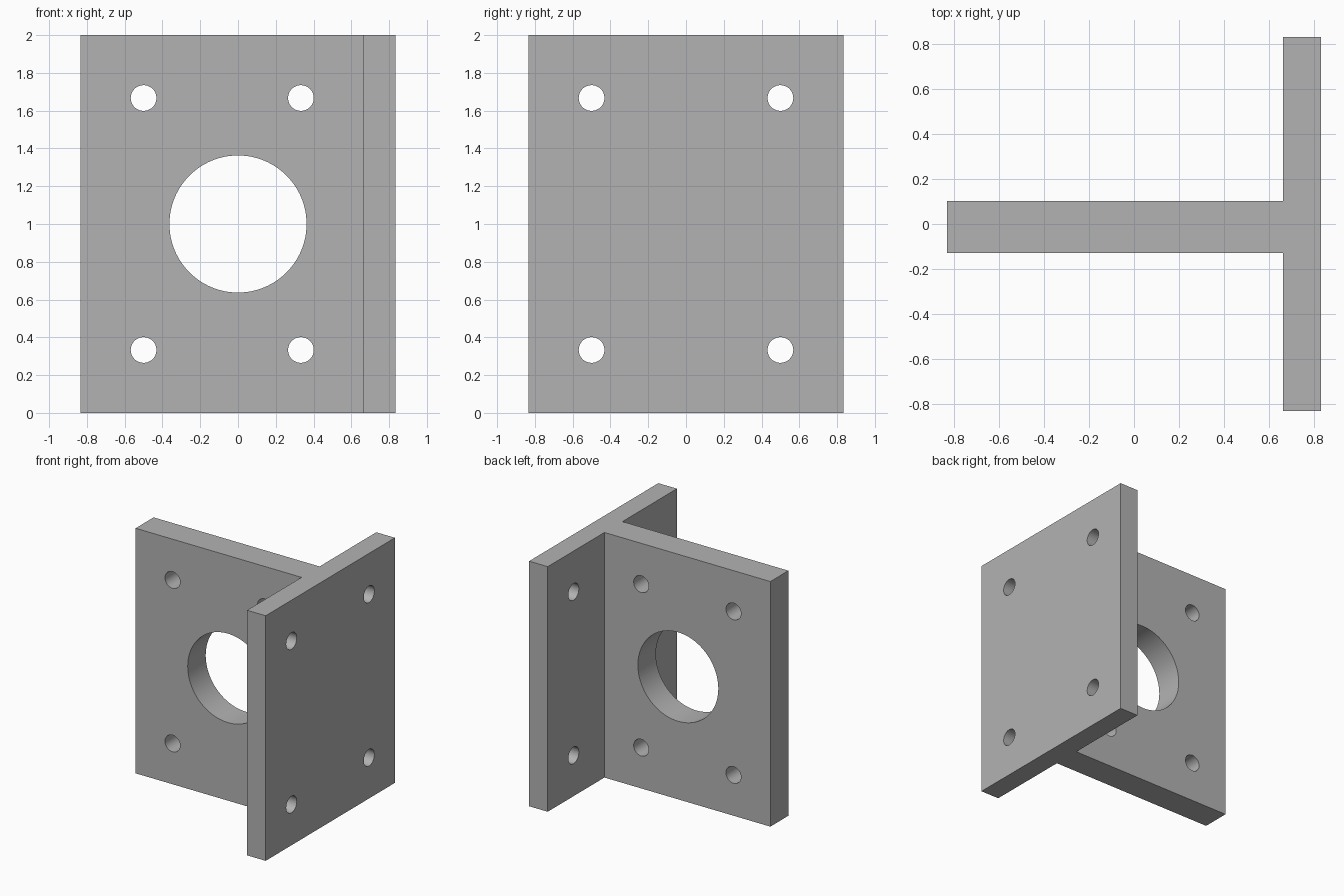
import bpy, bmesh, math
from mathutils import Matrix

if "Cube" in bpy.data.objects:
    bpy.data.objects.remove(bpy.data.objects["Cube"])

grey = bpy.data.materials.new("plain grey")
grey.diffuse_color = (0.45, 0.45, 0.45, 1)
grey.use_nodes = True
grey.node_tree.nodes["Principled BSDF"].inputs["Base Color"].default_value = grey.diffuse_color


def make_object(name, bm):
    bmesh.ops.recalc_face_normals(bm, faces=bm.faces)
    mesh = bpy.data.meshes.new(name)
    bm.to_mesh(mesh)
    bm.free()
    mesh.materials.append(grey)
    obj = bpy.data.objects.new(name, mesh)
    bpy.context.collection.objects.link(obj)
    return obj


def add_drill(bm, centre, radius, axis, depth, sides):
    turn = Matrix.Rotation(math.pi / 2, 4, "X" if axis == "Y" else "Y")
    bmesh.ops.create_cone(bm, cap_ends=True, segments=sides, radius1=radius,
                          radius2=radius, depth=depth,
                          matrix=Matrix.Translation(centre) @ turn)


# T-shaped bracket: upright web joined to a wider mounting flange
LEFT, JOINT, RIGHT = -0.833, 0.665, 0.833
FRONT, BACK, HALF = -0.13, 0.102, 0.833
profile = [(LEFT, FRONT), (JOINT, FRONT), (JOINT, -HALF), (RIGHT, -HALF),
           (RIGHT, HALF), (JOINT, HALF), (JOINT, BACK), (LEFT, BACK)]
bm = bmesh.new()
base = bm.faces.new([bm.verts.new((x, y, 0)) for x, y in profile])
top = bmesh.ops.extrude_face_region(bm, geom=[base])["geom"]
bmesh.ops.translate(bm, vec=(0, 0, 2),
                    verts=[v for v in top if isinstance(v, bmesh.types.BMVert)])
bracket = make_object("bracket", bm)

# Drills: large central bore, four web holes and four flange holes
bm = bmesh.new()
add_drill(bm, (0, -0.014, 1), 0.363, "Y", 0.5, 96)
for z in (0.333, 1.667):
    for x in (-0.5, 0.333):
        add_drill(bm, (x, -0.014, z), 0.068, "Y", 0.5, 48)
    for y in (-0.5, 0.5):
        add_drill(bm, (0.75, y, z), 0.068, "X", 0.4, 48)
drills = make_object("hole_cutter", bm)
drills.hide_render = True
drills.hide_set(True)

cut = bracket.modifiers.new("holes", "BOOLEAN")
cut.operation = "DIFFERENCE"
cut.solver = "EXACT"
cut.object = drills

# Apply the cut, then smooth the hole walls while keeping edges crisp
bpy.context.view_layer.objects.active = bracket
bracket.select_set(True)
bpy.ops.object.modifier_apply(modifier=cut.name)
bpy.ops.object.shade_smooth_by_angle(angle=math.radians(30))
